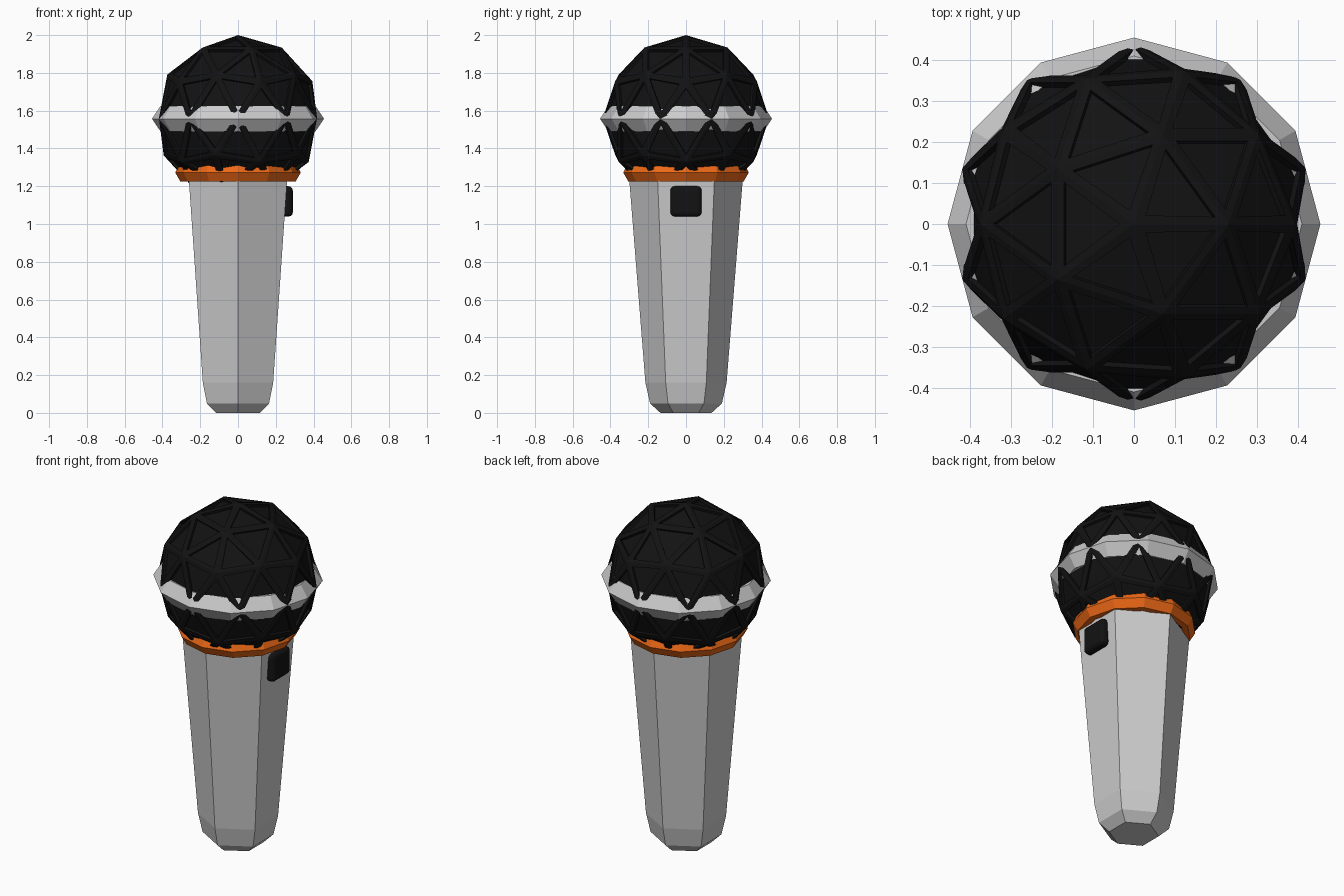
import bpy, bmesh
from math import cos, sin, pi

if "Cube" in bpy.data.objects:
    bpy.data.objects.remove(bpy.data.objects["Cube"])


def material(name, rgb):
    m = bpy.data.materials.new(name)
    m.diffuse_color = (*rgb, 1)
    m.use_nodes = True
    m.node_tree.nodes["Principled BSDF"].inputs["Base Color"].default_value = m.diffuse_color
    return m


black = material("black", (0.006, 0.006, 0.006))
orange = material("orange", (0.85, 0.14, 0.008))


def finish(bm, name, mat=None):
    bmesh.ops.recalc_face_normals(bm, faces=bm.faces)
    mesh = bpy.data.meshes.new(name)
    bm.to_mesh(mesh)
    bm.free()
    ob = bpy.data.objects.new(name, mesh)
    bpy.context.collection.objects.link(ob)
    if mat:
        mesh.materials.append(mat)
    return ob


def lathe(name, profile, sides, start=0.0, closed=False, mat=None):
    """Faceted turned part from (radius, z) points; capped or closed loop."""
    bm = bmesh.new()
    rings = [[bm.verts.new((r * cos(start + 2 * pi * i / sides),
                            r * sin(start + 2 * pi * i / sides), z))
              for i in range(sides)] for r, z in profile]
    pairs = list(zip(rings, rings[1:]))
    if closed:
        pairs.append((rings[-1], rings[0]))
    else:
        bm.faces.new(rings[0])
        bm.faces.new(rings[-1])
    for a, b in pairs:
        for i in range(sides):
            j = (i + 1) % sides
            bm.faces.new((a[i], a[j], b[j], b[i]))
    return finish(bm, name, mat)


# Six-sided tapered handle, top hidden inside the head
lathe("handle", [(0.135, 0), (0.19, 0.05), (0.215, 0.16), (0.30, 1.23), (0.308, 1.34)],
      6, start=pi / 2)

# Orange collar and grey head band, both twelve-sided
lathe("collar", [(0.27, 1.225), (0.305, 1.225), (0.332, 1.272), (0.31, 1.32), (0.27, 1.32)],
      12, closed=True, mat=orange)
lathe("head_band", [(0.37, 1.49), (0.41, 1.49), (0.455, 1.557), (0.41, 1.625), (0.37, 1.625)],
      12, closed=True)

# Mesh head: low-poly ball with a recessed triangle in each face
bm = bmesh.new()
bmesh.ops.create_icosphere(bm, subdivisions=2, radius=0.44)
bmesh.ops.translate(bm, verts=bm.verts, vec=(0, 0, 1.56))
bmesh.ops.inset_individual(bm, faces=bm.faces[:], thickness=0.038)
inner = [f for f in bm.faces if all(len(e.link_faces) == 2 for e in f.edges) and len(f.verts) == 3]
for f in inner:
    ext = bmesh.ops.extrude_discrete_faces(bm, faces=[f])["faces"][0]
    bmesh.ops.translate(bm, verts=ext.verts, vec=-0.015 * ext.normal)
finish(bm, "mesh_head", black)

# Rounded switch on the right flat
bm = bmesh.new()
bmesh.ops.create_cube(bm, size=1)
bmesh.ops.scale(bm, verts=bm.verts, vec=(0.08, 0.165, 0.16))
bmesh.ops.translate(bm, verts=bm.verts, vec=(0.25, 0, 1.12))
switch = finish(bm, "switch", black)
bev = switch.modifiers.new("round", "BEVEL")
bev.width = 0.022
bev.segments = 3
